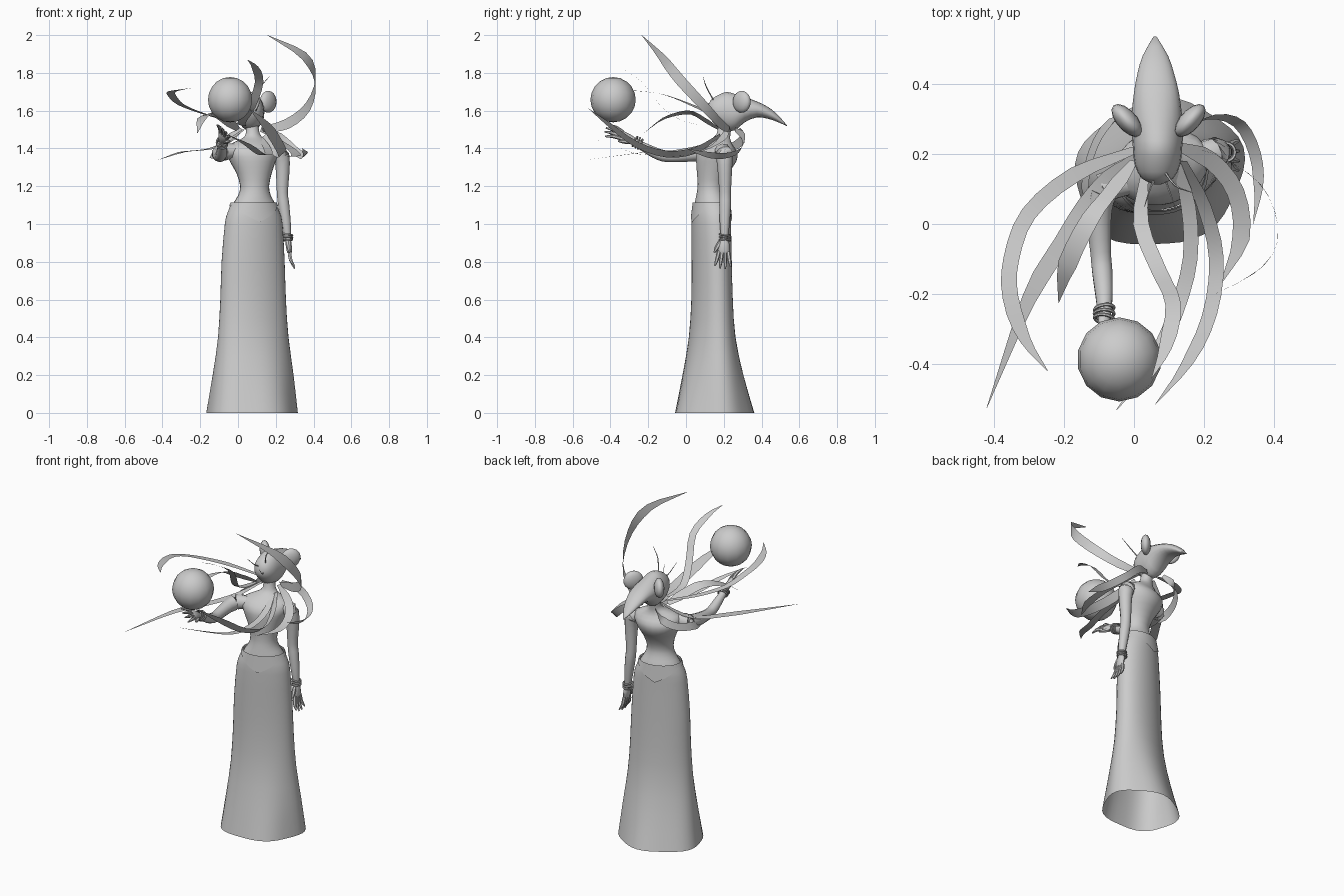
import bpy, bmesh, math
from mathutils import Vector, Matrix

cube = bpy.data.objects.get("Cube")
if cube:
    bpy.data.objects.remove(cube)

grey = bpy.data.materials.new("plain_grey")
grey.use_nodes = True
colour = (.6, .6, .6, 1)
grey.diffuse_color = colour
grey.node_tree.nodes["Principled BSDF"].inputs["Base Color"].default_value = colour

X, Y, Z = Vector((1, 0, 0)), Vector((0, 1, 0)), Vector((0, 0, 1))
TURN = math.radians(17)                       # body twist about z
SIDE = Vector((math.cos(TURN), math.sin(TURN), 0))
FRONT = Z.cross(SIDE)


def finish(name, bm, angle=50):
    mesh = bpy.data.meshes.new(name)
    bm.to_mesh(mesh)
    bm.free()
    ob = bpy.data.objects.new(name, mesh)
    bpy.context.collection.objects.link(ob)
    mesh.materials.append(grey)
    bpy.ops.object.select_all(action="DESELECT")
    ob.select_set(True)
    bpy.context.view_layer.objects.active = ob
    bpy.ops.object.shade_smooth_by_angle(angle=math.radians(angle))


def spline(points, steps):
    """Smooth curve through points of any dimension."""
    p = [Vector(q) for q in points]
    p = [p[0] * 2 - p[1]] + p + [p[-1] * 2 - p[-2]]
    out = []
    for a, b, c, d in zip(p, p[1:], p[2:], p[3:]):
        for s in range(steps):
            t = s / steps
            out.append(b + (c - a) * (t / 2) + (a * 2 - b * 5 + c * 4 - d) * (t * t / 2)
                       + (b * 3 - a - c * 3 + d) * (t ** 3 / 2))
    return out + [p[-2]]


def skin(name, rings, caps=True):
    """Join rings of points into one surface."""
    bm = bmesh.new()
    loops = [[bm.verts.new(v) for v in ring] for ring in rings]
    for a, b in zip(loops, loops[1:]):
        for i in range(len(a)):
            j = (i + 1) % len(a)
            bm.faces.new((a[i], a[j], b[j], b[i]))
    if caps:
        bm.faces.new(loops[0][::-1])
        bm.faces.new(loops[-1])
    bmesh.ops.recalc_face_normals(bm, faces=bm.faces)
    finish(name, bm)


def ellipse(c, u, v, ru, rv, n):
    return [c + u * ru * math.cos(math.tau * i / n) + v * rv * math.sin(math.tau * i / n)
            for i in range(n)]


def loft(name, sections, u, v, n=20):
    """Sections are x, y, z and two radii."""
    skin(name, [ellipse(Vector(s[:3]), u, v, max(s[3], .001), max(s[4], .001), n)
                for s in spline(sections, 2)])


def tube(name, points, n=10, steps=3):
    """Points are x, y, z and radius."""
    path = spline(points, steps)
    rings = []
    for i, p in enumerate(path):
        t = Vector((path[min(i + 1, len(path) - 1)] - path[max(i - 1, 0)])[:3]).normalized()
        u = t.cross(X if abs(t.x) < .7 else Y).normalized()
        rings.append(ellipse(Vector(p[:3]), u, t.cross(u), p[3], p[3], n))
    skin(name, rings)


def ribbon(name, across, width, *points):
    """Flat strip that narrows to a point; across None keeps it level."""
    path = spline(points, 3)
    bm = bmesh.new()
    pairs = []
    last = len(path) - 1
    for i, p in enumerate(path):
        t = (path[min(i + 1, last)] - path[max(i - 1, 0)]).normalized()
        w = t.cross(Z) if across is None else across - t * t.dot(across)
        f = i / last
        w = w.normalized() * width / 2 * min(1, .5 + f * 3, (1 - f) * 4 + .02)
        pairs.append((bm.verts.new(p - w), bm.verts.new(p + w)))
    for a, b in zip(pairs, pairs[1:]):
        bm.faces.new((a[0], a[1], b[1], b[0]))
    finish(name, bm)


def ball(name, centre, scale, turn=0, u=14, v=10):
    bm = bmesh.new()
    bmesh.ops.create_uvsphere(bm, u_segments=u, v_segments=v, radius=1)
    bm.transform(Matrix.Translation(centre) @ Matrix.Rotation(turn, 4, "Z")
                 @ Matrix.Diagonal((*scale, 1)))
    finish(name, bm)


def bracelet(name, centre, axis, radius):
    turn = Z.rotation_difference(Vector(axis)).to_matrix()
    path = [Vector(centre) + turn @ p for p in ellipse(Vector(), X, Y, radius, radius, 16)]
    rings = []
    for p in path:
        out = (p - Vector(centre)).normalized()
        rings.append(ellipse(p, out, Vector(axis).normalized(), .005, .005, 6))
    skin(name, rings + rings[:1], caps=False)


def hand(name, wrist, along, side, spread):
    wrist, along = Vector(wrist), Vector(along).normalized()
    flat = along.cross(Vector(side)).normalized()
    side = flat.cross(along)
    palm = [(0, .018, .016), (.035, .028, .017), (.075, .032, .015), (.085, .026, .01)]
    skin(name + "_palm", [ellipse(wrist + along * d, side, flat, a, b, 10) for d, a, b in palm])
    for i in range(4):
        k = i - 1.5
        base = wrist + along * .075 + side * k * .016
        mid = base + along * .045 + side * k * spread / 2
        tip = base + along * (.1 - abs(k) * .012) + side * k * spread + flat * .015
        tube(f"{name}_finger_{i}", [(*base, .01), (*mid, .01), (*tip, .004)], 6, 2)
    a, b = wrist + along * .025 - side * .02, wrist + along * .085 - side * .05
    tube(name + "_thumb", [(*a, .012), (*a.lerp(b, .6), .011), (*b, .004)], 6, 2)


# Skirt: open below, folds deepening toward the flat hem
skirt = [(.072, .145, 0, .243, .206), (.078, .14, .2, .218, .155), (.08, .138, .4, .192, .115),
         (.08, .138, .6, .179, .101), (.08, .136, .8, .172, .098), (.083, .134, 1, .157, .098),
         (.083, .135, 1.06, .142, .097), (.083, .135, 1.105, .122, .093)]
rings = []
for s in spline(skirt, 2):
    ring = ellipse(Vector(s[:3]), SIDE, FRONT, s[3], s[4], 40)
    fold = .035 * max(0, 1 - s.z / .5)
    axis = Vector(s[:3])
    rings.append([axis + (p - axis) * (1 + fold * math.cos(math.tau * i / 8))
                  for i, p in enumerate(ring)])
skin("skirt", rings, caps=False)

# Torso, with neck
loft("torso", [(.083, .135, 1.08, .125, .092), (.085, .134, 1.11, .113, .086), (.087, .13, 1.15, .088, .075),
               (.088, .13, 1.2, .077, .068), (.085, .142, 1.27, .095, .083), (.078, .16, 1.33, .122, .105),
               (.077, .165, 1.38, .14, .104), (.079, .168, 1.42, .128, .072), (.08, .185, 1.45, .065, .048),
               (.078, .2, 1.48, .036, .036), (.07, .21, 1.56, .034, .036)], SIDE, FRONT, 24)

# Pointed waist band, low at front and back
band = []
waist = Vector((.083, .135, 0))
for top in (1, .5, 0):
    ring = []
    for i in range(48):
        a = math.tau * i / 48
        low = 1.095 - .085 * max(0, 1 - math.acos(abs(math.sin(a))) / 1.1)
        z = low + (1.115 - low) * top
        drop = 1.115 - z
        ring.append(waist + Z * z + SIDE * math.cos(a) * (.124 + drop * .4)
                    + FRONT * math.sin(a) * (.097 + drop * .09))
    band.append(ring)
skin("waist_band", band, caps=False)

# Beaked head and swept ears
loft("head", [(.067, .113, 1.6, .01, .012), (.067, .13, 1.605, .045, .05), (.067, .17, 1.597, .065, .085),
              (.067, .215, 1.597, .07, .102), (.067, .26, 1.592, .073, .096), (.065, .31, 1.605, .072, .067),
              (.064, .375, 1.607, .064, .042), (.062, .43, 1.59, .052, .032), (.061, .48, 1.563, .036, .021),
              (.06, .535, 1.52, .004, .002)], X, Z)
for s in (-1, 1):
    ball("ear", (.07 + s * .09, .295, 1.647), (.029, .058, .058), -s * math.radians(42))

# Hanging arm
tube("left_arm", [(.16, .18, 1.39, .035), (.22, .2, 1.375, .046), (.236, .205, 1.31, .04), (.235, .207, 1.17, .031),
                  (.242, .207, 1.1, .031), (.255, .205, 1, .026), (.263, .204, .92, .018)])
hand("left_hand", (.263, .204, .93), (.13, -.06, -1), Y, .012)

# Raised arm, reaching under the ball
tube("right_arm", [(.0, .12, 1.39, .035), (-.08, .105, 1.38, .046), (-.1, .04, 1.37, .039), (-.095, -.08, 1.358, .031),
                   (-.09, -.14, 1.367, .03), (-.085, -.21, 1.4, .025), (-.085, -.28, 1.44, .017)])
hand("right_hand", (-.085, -.27, 1.437), (.1, -.9, .42), (-.6, 0, .7), .014)

for i in range(3):
    d = i * .014
    bracelet("left_bracelet", (.262, .205, .915 + d), (.1 * (i - 1), .1, 1), .026)
    bracelet("right_bracelet", (-.085, -.27 + d, 1.437 - d / 2), (.15 * (i - 1), -1, .5), .028)

ball("floating_ball", (-.042, -.386, 1.658), (.12, .12, .12))

# Flowing strands, each from the head outward
ribbon("strand_high", Z, .055, (.13, .23, 1.5), (.26, .185, 1.53), (.37, .1, 1.62),
       (.41, -.03, 1.76), (.35, -.135, 1.89), (.155, -.235, 2))
ribbon("strand_far_right", None, .045, (.0, .21, 1.53), (-.17, .14, 1.58), (-.3, .03, 1.63),
       (-.35, -.1, 1.68), (-.352, -.21, 1.7), (-.31, -.33, 1.71), (-.245, -.42, 1.72))
ribbon("strand_long_right", None, .05, (.03, .2, 1.5), (-.07, .13, 1.43), (-.14, .05, 1.4),
       (-.205, -.055, 1.39), (-.3, -.215, 1.38), (-.42, -.525, 1.34))
ribbon("strand_short_right", Vector((1, .2, .3)), .055, (.0, .18, 1.5), (-.06, .1, 1.55), (-.125, .015, 1.59),
       (-.19, -.115, 1.56), (-.215, -.225, 1.48))
ribbon("strand_rising", X, .045, (.03, .14, 1.52), (.02, 0, 1.54), (.07, -.13, 1.62),
       (.112, -.23, 1.75), (.09, -.35, 1.83), (.05, -.44, 1.87))
ribbon("strand_low", X, .042, (.12, .18, 1.46), (.155, .05, 1.4), (.16, -.1, 1.37),
       (.12, -.25, 1.37), (.05, -.4, 1.42), (-.05, -.53, 1.47))
ribbon("strand_low_left", Vector((.7, 0, .6)), .055, (.14, .18, 1.47), (.2, .05, 1.39), (.235, -.1, 1.37),
       (.215, -.26, 1.42), (.15, -.4, 1.52), (.06, -.515, 1.61))
ribbon("strand_shoulder_left", None, .05, (.13, .22, 1.5), (.22, .18, 1.44), (.29, .09, 1.39),
       (.305, -.04, 1.36), (.245, -.175, 1.36))
ribbon("strand_outer_left", Vector((.6, .3, .6)), .045, (.12, .26, 1.5), (.22, .305, 1.46), (.3, .285, 1.39),
       (.345, .2, 1.36), (.355, .1, 1.37), (.34, 0, 1.4))
ribbon("strand_shoulder_right", Vector((.4, 0, .8)), .045, (.02, .28, 1.5), (-.05, .3, 1.45), (-.11, .23, 1.4),
       (-.14, .1, 1.37), (-.1, -.02, 1.34))

# Wisps at the back of the head
for x, y, z in ((.165, .09, 1.78), (.03, .05, 1.7), (.12, .04, 1.66)):
    tube("wisp", [(.08, .16, 1.63, .004), ((x + .07) / 2, .11, z - .06, .003), (x, y, z, .001)], 5)
